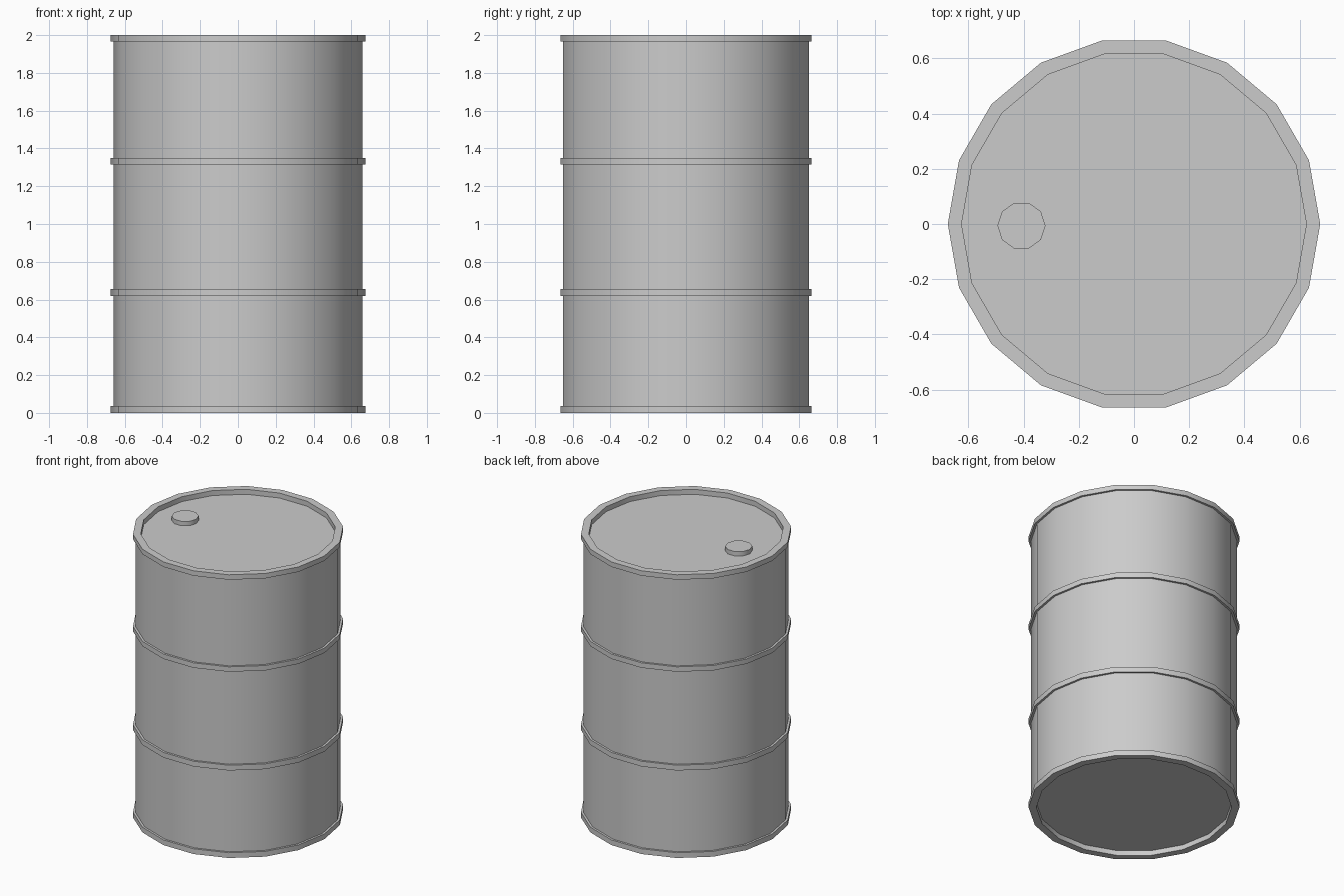
import bpy, bmesh
from math import cos, sin, tau

if "Cube" in bpy.data.objects:
    bpy.data.objects.remove(bpy.data.objects["Cube"])


def lathe(name, profile, sides, centre=(0, 0)):
    """Revolve an (r, z) profile around z and close both ends with discs."""
    bm = bmesh.new()
    rings = [[bm.verts.new((centre[0] + r * cos(tau * i / sides),
                            centre[1] + r * sin(tau * i / sides), z))
              for i in range(sides)] for r, z in profile]
    for a, b in zip(rings, rings[1:]):
        for i in range(sides):
            j = (i + 1) % sides
            bm.faces.new((a[i], a[j], b[j], b[i]))
    bm.faces.new(rings[0][::-1])
    bm.faces.new(rings[-1])
    bmesh.ops.recalc_face_normals(bm, faces=bm.faces)
    mesh = bpy.data.meshes.new(name)
    bm.to_mesh(mesh)
    bm.free()
    obj = bpy.data.objects.new(name, mesh)
    bpy.context.collection.objects.link(obj)
    bpy.ops.object.select_all(action='DESELECT')
    obj.select_set(True)
    bpy.context.view_layer.objects.active = obj
    bpy.ops.object.shade_smooth_by_angle(angle=0.7)
    return obj


R_IN, R_BODY, R_RIM = 0.625, 0.66, 0.675
RECESS = 0.035

# Drum shell: recessed bottom, foot rim, two hoops, top rim, recessed lid
profile = [(R_IN, RECESS), (R_IN, 0), (R_RIM, 0), (R_RIM, 0.037), (R_BODY, 0.037)]
for z0, z1 in ((0.618, 0.655), (1.315, 1.35)):
    profile += [(R_BODY, z0), (R_RIM, z0), (R_RIM, z1), (R_BODY, z1)]
profile += [(R_BODY, 1.965), (R_RIM, 1.965), (R_RIM, 2), (R_IN, 2), (R_IN, 2 - RECESS)]
lathe("drum_shell", profile, 18)

# Filler cap on the lid
cap = lathe("filler_cap", [(0.087, 1.96), (0.087, 1.996)], 10, (-0.408, -0.006))
